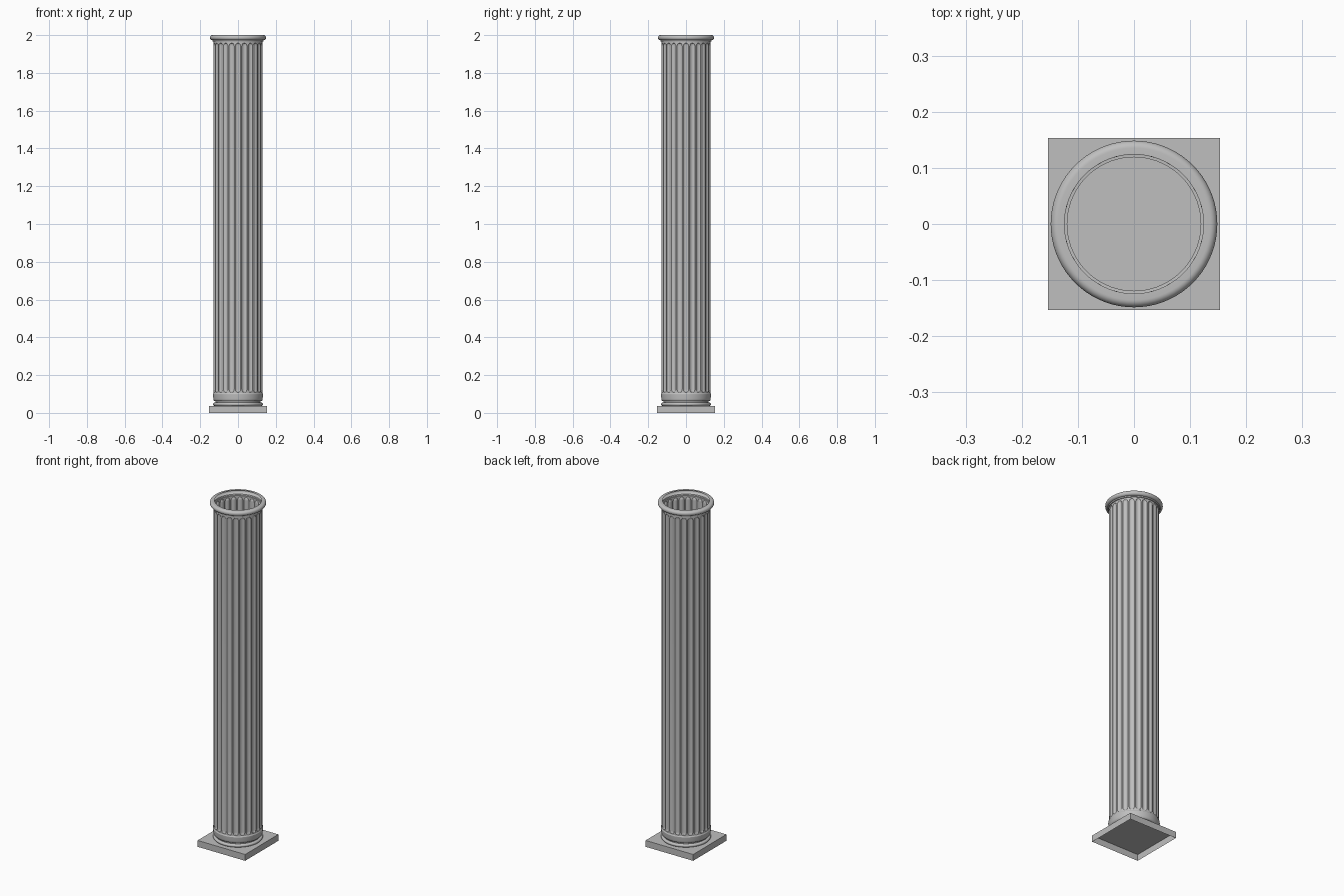
import bpy, bmesh, math

if "Cube" in bpy.data.objects:
    bpy.data.objects.remove(bpy.data.objects["Cube"])

FLUTES = 24
R, DEPTH = 0.130, 0.0065      # shaft radius, flute depth
STEPS = 8                     # segments across one flute

stone = bpy.data.materials.new("grey_stone")
stone.diffuse_color = (0.52, 0.52, 0.52, 1)
stone.use_nodes = True
stone.node_tree.nodes["Principled BSDF"].inputs["Base Color"].default_value = stone.diffuse_color


def finish(name, bm, smooth=True):
    bmesh.ops.remove_doubles(bm, verts=bm.verts, dist=1e-5)
    mesh = bpy.data.meshes.new(name)
    bm.to_mesh(mesh)
    bm.free()
    mesh.materials.append(stone)
    ob = bpy.data.objects.new(name, mesh)
    bpy.context.collection.objects.link(ob)
    if smooth:
        bpy.ops.object.select_all(action='DESELECT')
        ob.select_set(True)
        bpy.context.view_layer.objects.active = ob
        bpy.ops.object.shade_smooth_by_angle(angle=math.radians(30))


def skin(bm, columns):
    """Join a closed ring of vertical point columns, each listed upwards."""
    cols = [[bm.verts.new(p) for p in c] for c in columns]
    for a, b in zip(cols, cols[1:] + cols[:1]):
        for i in range(len(a) - 1):
            bm.faces.new((a[i], b[i], b[i + 1], a[i + 1]))


def lathe(name, profile, segments=72):
    bm = bmesh.new()
    angles = [2 * math.pi * k / segments for k in range(segments)]
    skin(bm, [[(r * math.cos(a), r * math.sin(a), z) for r, z in profile] for a in angles])
    finish(name, bm)


def arc(r, z, rr, rz, start, end, n):
    pts = []
    for k in range(n + 1):
        a = math.radians(start + (end - start) * k / n)
        pts.append((r + rr * math.cos(a), z + rz * math.sin(a)))
    return pts


# Plinth: square slab, open underneath
bm = bmesh.new()
bmesh.ops.create_cube(bm, size=1)
for v in bm.verts:
    v.co = (v.co.x * 0.306, v.co.y * 0.306, (v.co.z + 0.5) * 0.037)
bmesh.ops.delete(bm, geom=[f for f in bm.faces if f.normal.z < -0.5], context='FACES_ONLY')
finish("plinth", bm, smooth=False)

# Base moulding: low roll, hollow, flared collar
lathe("base_moulding",
      arc(0.122, 0.046, 0.010, 0.009, -90, 90, 8)
      + [(0.119, 0.055), (0.119, 0.062), (0.123, 0.062)]
      + arc(0.123, 0.080, 0.008, 0.018, -80, 0, 6)
      + [(0.133, 0.094), (0.133, 0.099), (R, 0.104)])

# Shaft: thin fluted shell, flutes closed by rounded ends
bm = bmesh.new()
half = math.pi / FLUTES * 0.84
low, high, cap = 0.124, 1.942, 0.016
columns = []
for f in range(FLUTES):
    for s in range(STEPS + 1):
        u = 2 * s / STEPS - 1
        a = 2 * math.pi * f / FLUTES + u * half
        reach = cap * math.sqrt(max(0, 1 - u * u))
        path = [(R, 0.104)]
        for k in range(5):
            t = math.pi / 2 * (1 - k / 4)
            path.append((R - DEPTH * (1 - u * u) * math.cos(t), low - reach * math.sin(t)))
        for k in range(5):
            t = math.pi / 2 * k / 4
            path.append((R - DEPTH * (1 - u * u) * math.cos(t), high + reach * math.sin(t)))
        path.append((R, 1.966))
        columns.append([(r * math.cos(a), r * math.sin(a), z) for r, z in path])
skin(bm, columns)
finish("fluted_shaft", bm)

# Capital ring: small fillet under a rounded rim, open in the middle
lathe("capital_ring",
      [(R, 1.966), (0.134, 1.967), (0.136, 1.973)]
      + arc(0.1355, 1.9865, 0.0130, 0.0135, -90, 90, 14)
      + [(0.124, 2.0)])
